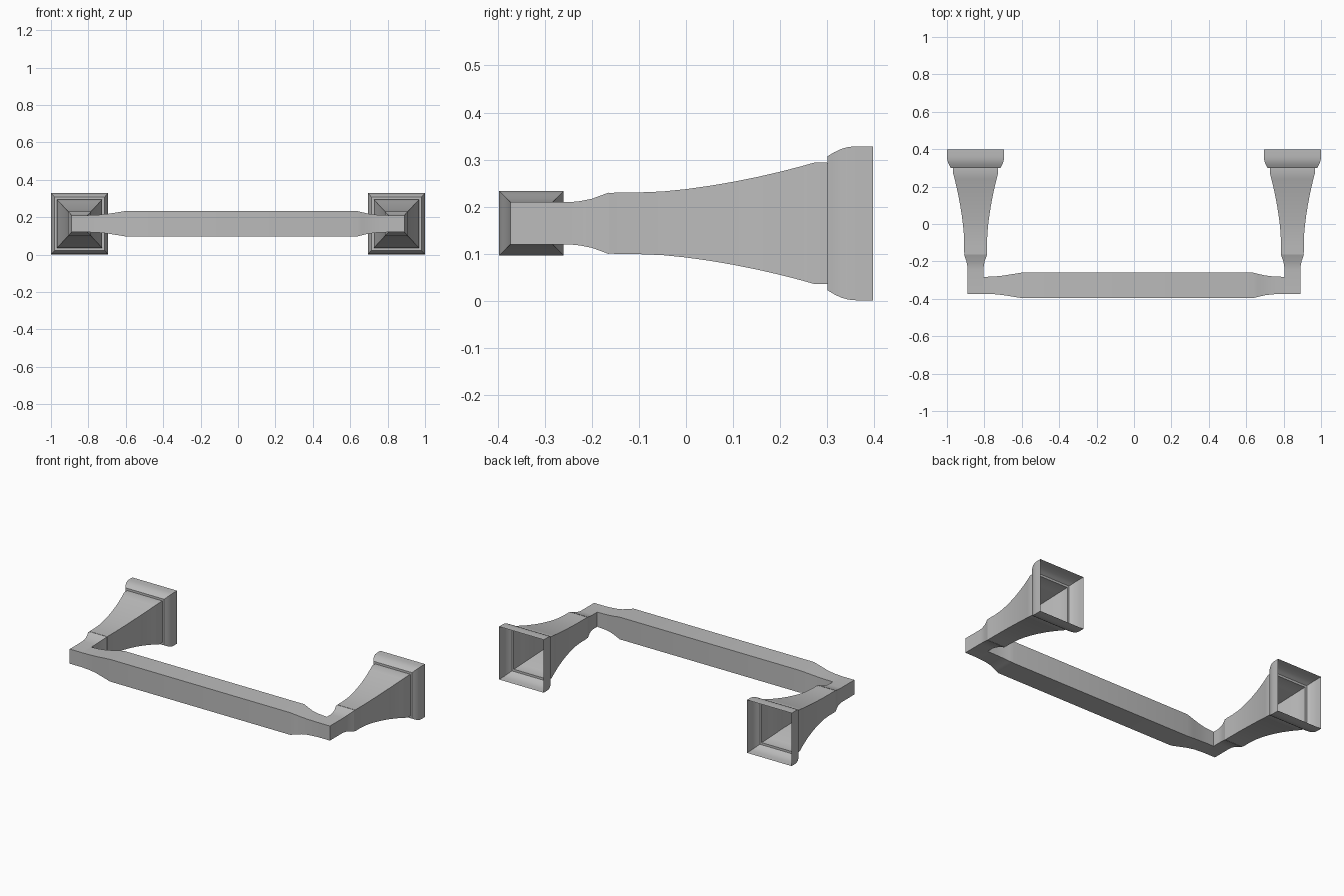
import bpy, bmesh
from mathutils import Vector
from math import radians

cube = bpy.data.objects.get("Cube")
if cube:
    bpy.data.objects.remove(cube, do_unlink=True)

metal = bpy.data.materials.new("satin grey metal")
metal.use_nodes = True
GREY = (0.5, 0.5, 0.5, 1)
metal.diffuse_color = GREY
metal.node_tree.nodes["Principled BSDF"].inputs["Base Color"].default_value = GREY

MID_Z = 0.165
POST_X = 0.847
BAR_Y = -0.328


def loft(name, rings, cap_first=False):
    """Join rectangular rings, each given as (centre, half side, half height)."""
    bm = bmesh.new()
    loops = []
    for centre, u, v in rings:
        loops.append([bm.verts.new(Vector(centre) + u * a + v * b)
                      for a, b in ((-1, -1), (1, -1), (1, 1), (-1, 1))])
    for p, q in zip(loops, loops[1:]):
        for i in range(4):
            j = (i + 1) % 4
            bm.faces.new((p[i], p[j], q[j], q[i]))
    if cap_first:
        bm.faces.new(loops[0][::-1])
    bmesh.ops.recalc_face_normals(bm, faces=bm.faces)
    mesh = bpy.data.meshes.new(name)
    bm.to_mesh(mesh)
    bm.free()
    mesh.materials.append(metal)
    obj = bpy.data.objects.new(name, mesh)
    bpy.context.collection.objects.link(obj)
    bpy.ops.object.select_all(action='DESELECT')
    obj.select_set(True)
    bpy.context.view_layer.objects.active = obj
    bpy.ops.object.shade_smooth_by_angle(angle=radians(30))
    return obj


# Profiles along each post: (y, half height)
elbow = [(-0.373, 0.045), (-0.245, 0.045), (-0.225, 0.047), (-0.2, 0.052),
         (-0.163, 0.0655)]
groove = [(-0.163, 0.064), (-0.153, 0.064)]
flare = [(-0.153, 0.0655), (-0.1, 0.0655), (-0.05, 0.0675)]
flare += [(y, 0.0725 + 0.125 * y + 0.3 * y * y)
          for y in (0, 0.05, 0.1, 0.15, 0.2, 0.24, 0.272)]
flare += [(0.3, 0.1285)]
flange = [(0.3, 0.142), (0.315, 0.151), (0.33, 0.158), (0.345, 0.162),
          (0.362, 0.1635), (0.397, 0.1635)]

# Hollow wall posts, open at the wall
for side, label in ((1, "left"), (-1, "right")):
    rings = [((side * POST_X, y, MID_Z), Vector((h * 0.935, 0, 0)),
              Vector((0, 0, h))) for y, h in elbow + groove + flare + flange]
    loft(label + "_post", rings, cap_first=True)

# Cross bar, swelling to a thicker middle
bar = [(-0.807, 0.045), (-0.75, 0.047), (-0.7, 0.052), (-0.65, 0.06),
       (-0.597, 0.0685), (0.635, 0.0685), (0.665, 0.061), (0.7, 0.053),
       (0.74, 0.048), (0.807, 0.045)]
loft("cross_bar", [((x, BAR_Y, MID_Z), Vector((0, h, 0)), Vector((0, 0, h)))
                   for x, h in bar])
